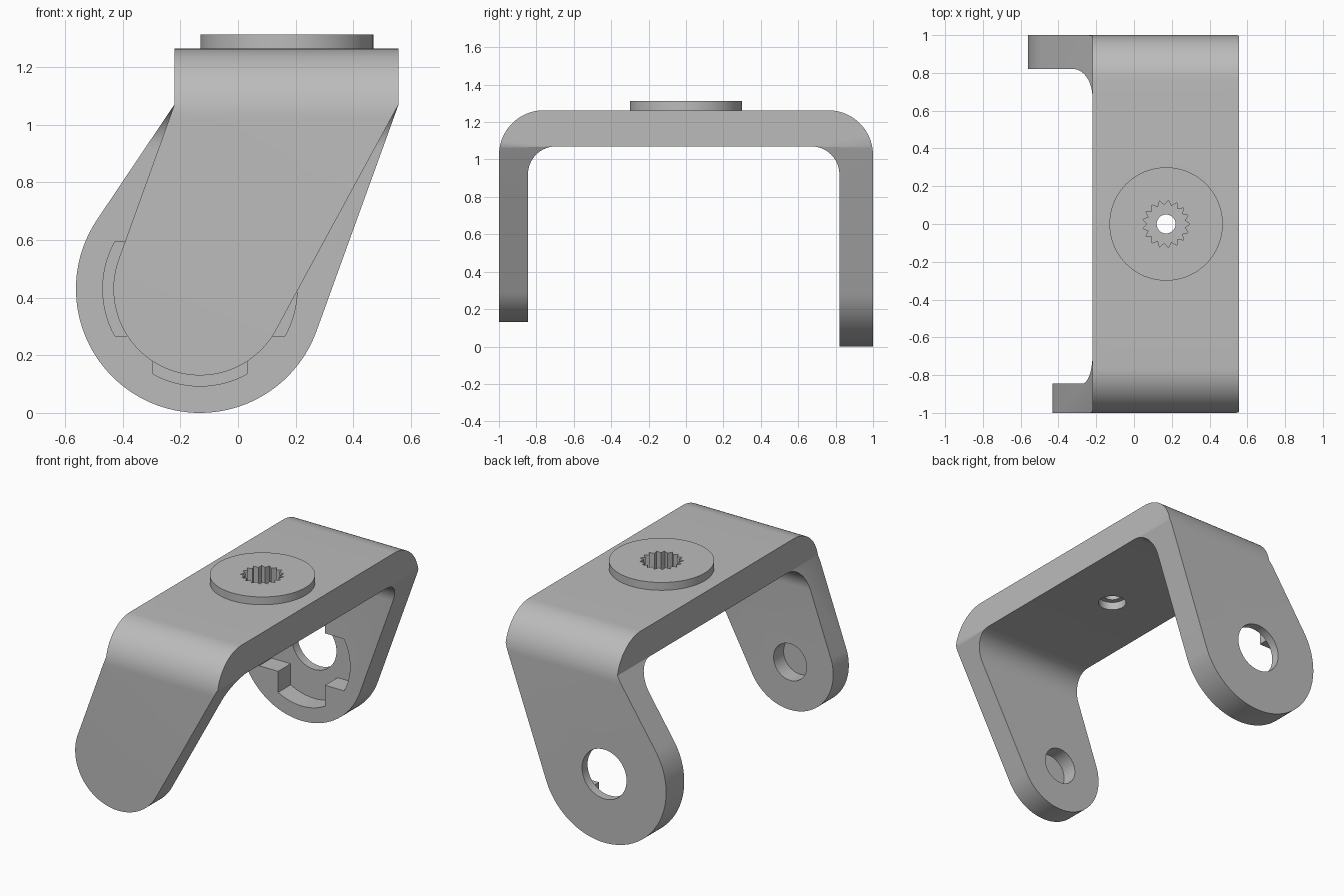
import bpy, bmesh
from math import sin, cos, pi, acos, asin, atan2, hypot

if "Cube" in bpy.data.objects:
    bpy.data.objects.remove(bpy.data.objects["Cube"], do_unlink=True)

grey = bpy.data.materials.new("plain_grey")
grey.use_nodes = True
colour = (0.5, 0.5, 0.5, 1)
grey.diffuse_color = colour
grey.node_tree.nodes["Principled BSDF"].inputs["Base Color"].default_value = colour

PLACE = {"x": lambda u, v, w: (w, u, v),
         "y": lambda u, v, w: (u, w, v),
         "z": lambda u, v, w: (u, v, w)}


def arc(cx, cy, r, a, b, n):
    return [(cx + r * cos(a + (b - a) * i / n), cy + r * sin(a + (b - a) * i / n))
            for i in range(n + 1)]


def circle(cx, cy, r, n=64):
    return arc(cx, cy, r, 0, 2 * pi, n)[:-1]


def prism(name, outline, axis, low, high):
    """Extrude a flat outline along an axis."""
    bm = bmesh.new()
    ends = [[bm.verts.new(PLACE[axis](u, v, w)) for u, v in outline] for w in (low, high)]
    bm.faces.new(ends[0])
    bm.faces.new(ends[1])
    n = len(outline)
    for i in range(n):
        j = (i + 1) % n
        bm.faces.new((ends[0][i], ends[0][j], ends[1][j], ends[1][i]))
    bmesh.ops.recalc_face_normals(bm, faces=bm.faces)
    mesh = bpy.data.meshes.new(name)
    bm.to_mesh(mesh)
    bm.free()
    mesh.materials.append(grey)
    obj = bpy.data.objects.new(name, mesh)
    bpy.context.collection.objects.link(obj)
    return obj


def combine(target, tool, operation):
    """Apply a boolean and discard the tool."""
    mod = target.modifiers.new("combine", "BOOLEAN")
    mod.operation, mod.object, mod.solver = operation, tool, "EXACT"
    bpy.context.view_layer.objects.active = target
    bpy.ops.object.modifier_apply(modifier=mod.name)
    bpy.data.objects.remove(tool, do_unlink=True)


# Main dimensions
LEFT, RIGHT, SHOULDER = -0.22, 0.557, 1.07
TOP, BOSS_TOP = 1.263, 1.312
PX, PZ = -0.132, 0.43          # pivot
BX = 0.17                      # boss centre


def leg_outline(r):
    """Straight shoulders running tangentially into a round end."""
    def tangent(x, side):
        dx, dz = x - PX, SHOULDER - PZ
        return atan2(dz, dx) + side * acos(r / hypot(dx, dz))
    a, b = tangent(LEFT, 1), tangent(RIGHT, -1) + 2 * pi
    return ([(RIGHT, SHOULDER), (RIGHT, 1.5), (LEFT, 1.5), (LEFT, SHOULDER)]
            + arc(PX, PZ, r, a, b, 64))


# Bent strap profile, trimmed to a different leg outline on each half
RO, RI, FRONT_IN, BACK_IN = 0.24, 0.15, -0.845, 0.82
profile = ([(-1, -0.1)] + arc(-1 + RO, TOP - RO, RO, pi, pi / 2, 20)
           + arc(1 - RO, TOP - RO, RO, pi / 2, 0, 20) + [(1, -0.1), (BACK_IN, -0.1)]
           + arc(BACK_IN - RI, SHOULDER - RI, RI, 0, pi / 2, 16)
           + arc(FRONT_IN + RI, SHOULDER - RI, RI, pi / 2, pi, 16) + [(FRONT_IN, -0.1)])
bracket = prism("bracket", profile, "x", -0.9, 0.9)
back_half = prism("back_half", profile, "x", -0.9, 0.9)
combine(bracket, prism("front_trim", leg_outline(0.3), "y", -1.2, 0), "INTERSECT")
combine(back_half, prism("back_trim", leg_outline(0.43), "y", 0, 1.2), "INTERSECT")
combine(bracket, back_half, "UNION")

# Round boss on the top
combine(bracket, prism("boss", circle(BX, 0, 0.3, 96), "z", TOP - 0.02, BOSS_TOP), "UNION")

# Toothed socket, screw hole and counterbore through the top
TEETH = 17
star = [(BX + r * cos(pi * i / TEETH), r * sin(pi * i / TEETH))
        for i in range(2 * TEETH) for r in [0.126 if i % 2 == 0 else 0.1]]
combine(bracket, prism("socket", star, "z", 1.17, 1.4), "DIFFERENCE")
combine(bracket, prism("screw_hole", circle(BX, 0, 0.05, 32), "z", 1.0, 1.3), "DIFFERENCE")
combine(bracket, prism("counterbore", circle(BX, 0, 0.082, 48), "z", 1.0, 1.12), "DIFFERENCE")

# Blind pivot hole inside the front leg
combine(bracket, prism("front_pivot", circle(PX, PZ, 0.115), "y", -0.945, -0.8), "DIFFERENCE")

# Cross-shaped pocket and through hole in the back leg
R, H = 0.337, 0.163
arm = [(H, -H)] + arc(0, 0, R, -asin(H / R), asin(H / R), 16)
cross = []
for k in range(4):
    c, s = cos(k * pi / 2), sin(k * pi / 2)
    cross += [(PX + c * u - s * v, PZ + s * u + c * v) for u, v in arm]
combine(bracket, prism("pocket", cross, "y", 0.75, 0.945), "DIFFERENCE")
combine(bracket, prism("back_pivot", circle(PX, PZ, 0.155), "y", 0.7, 1.2), "DIFFERENCE")

# Clean the seam and shade
bm = bmesh.new()
bm.from_mesh(bracket.data)
bmesh.ops.remove_doubles(bm, verts=bm.verts, dist=0.0001)
bmesh.ops.dissolve_limit(bm, angle_limit=0.002, verts=bm.verts, edges=bm.edges)
bm.to_mesh(bracket.data)
bm.free()
bpy.ops.object.select_all(action="DESELECT")
bracket.select_set(True)
bpy.context.view_layer.objects.active = bracket
bpy.ops.object.shade_smooth_by_angle(angle=0.5)
